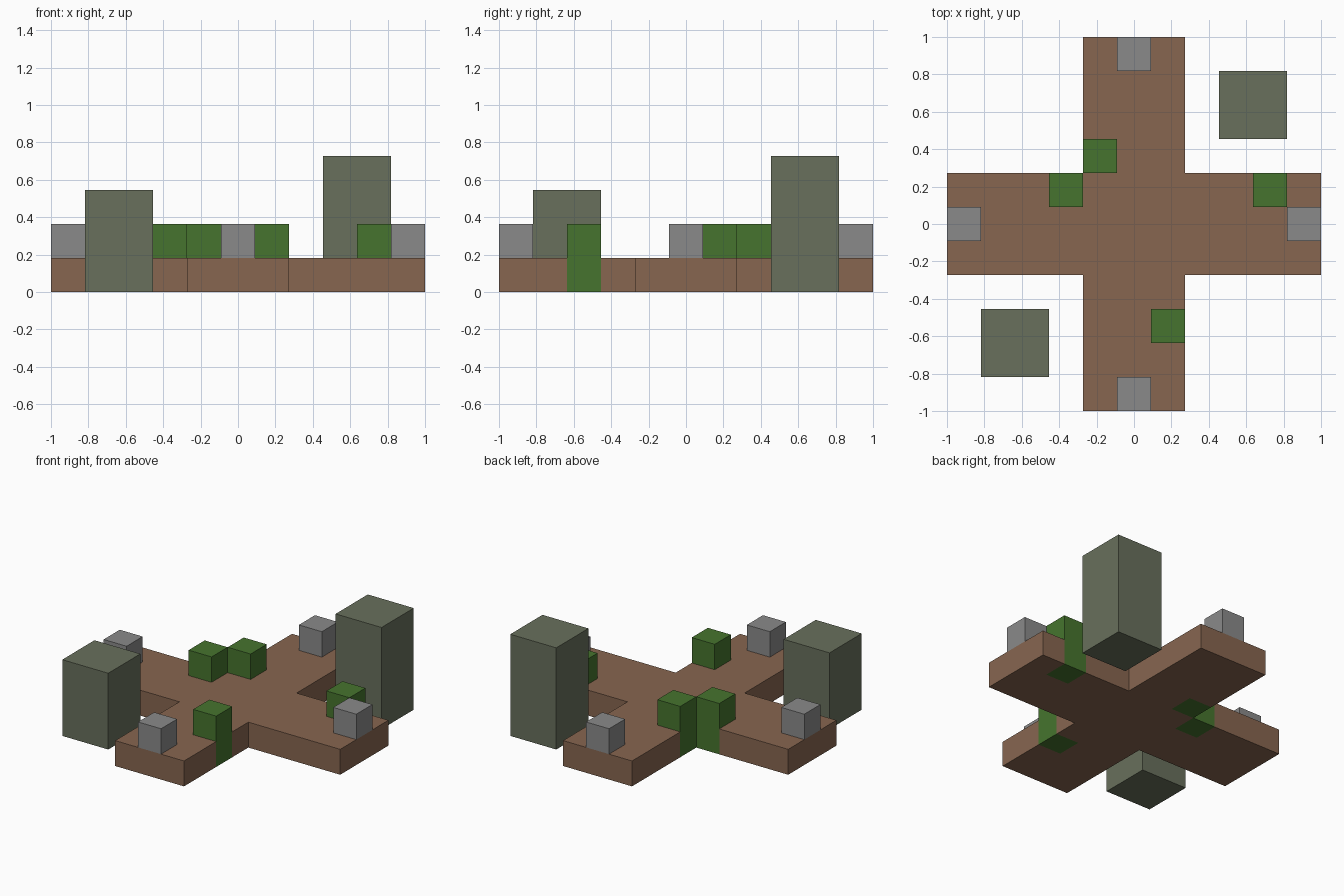
import bpy
import bmesh
from mathutils import Vector

cube = bpy.data.objects.get("Cube")
if cube:
    bpy.data.objects.remove(cube, do_unlink=True)

U = 2 / 11  # one block of the layout


def material(name, rgb):
    linear = [(((c / 255) + 0.055) / 1.055) ** 2.4 for c in rgb] + [1]
    mat = bpy.data.materials.new(name)
    mat.use_nodes = True
    mat.diffuse_color = linear
    bsdf = mat.node_tree.nodes["Principled BSDF"]
    bsdf.inputs["Base Color"].default_value = linear
    bsdf.inputs["Roughness"].default_value = 0.9
    return mat


earth = material("earth brown", (135, 102, 80))
moss = material("moss green", (70, 116, 46))
stone = material("stone grey", (138, 138, 138))
mossy_stone = material("mossy stone", (104, 112, 92))


def add_object(name, bm, mat):
    mesh = bpy.data.meshes.new(name)
    bm.to_mesh(mesh)
    bm.free()
    mesh.materials.append(mat)
    obj = bpy.data.objects.new(name, mesh)
    bpy.context.collection.objects.link(obj)


def block(name, x, y, width, bottom, top, mat):
    """Square block centred at x, y; all sizes in layout units."""
    bm = bmesh.new()
    bmesh.ops.create_cube(bm, size=U)
    bmesh.ops.scale(bm, vec=(width, width, top - bottom), verts=bm.verts)
    bmesh.ops.translate(bm, vec=Vector((x, y, (bottom + top) / 2)) * U, verts=bm.verts)
    add_object(name, bm, mat)


# Cross-shaped floor, leaving openings for the moss blocks set into it
moss_cells = [(-2, 1), (-1, 2), (4, 1), (1, -3)]
bm = bmesh.new()
bmesh.ops.create_grid(bm, x_segments=11, y_segments=11, size=1)
outside = []
for face in bm.faces:
    centre = face.calc_center_median() / U
    cell = (round(centre.x), round(centre.y))
    if min(abs(cell[0]), abs(cell[1])) > 1 or cell in moss_cells:
        outside.append(face)
bmesh.ops.delete(bm, geom=outside, context='FACES')
result = bmesh.ops.extrude_face_region(bm, geom=bm.faces[:], use_keep_orig=True)
raised = [g for g in result["geom"] if isinstance(g, bmesh.types.BMVert)]
bmesh.ops.translate(bm, vec=(0, 0, U), verts=raised)
bmesh.ops.recalc_face_normals(bm, faces=bm.faces)
add_object("cross_floor", bm, earth)

# Moss blocks running the full depth of the floor
for i, (x, y) in enumerate(moss_cells, 1):
    block(f"moss_block_{i}", x, y, 1, 0, 2, moss)

# Stone at the end of each arm
for side, x, y in (("front", 0, -5), ("back", 0, 5), ("left", 5, 0), ("right", -5, 0)):
    block(f"{side}_stone", x, y, 1, 1, 2, stone)

# Free-standing pillars in opposite corners
block("tall_pillar", 3.5, 3.5, 2, 0, 4, mossy_stone)
block("short_pillar", -3.5, -3.5, 2, 0, 3, mossy_stone)
